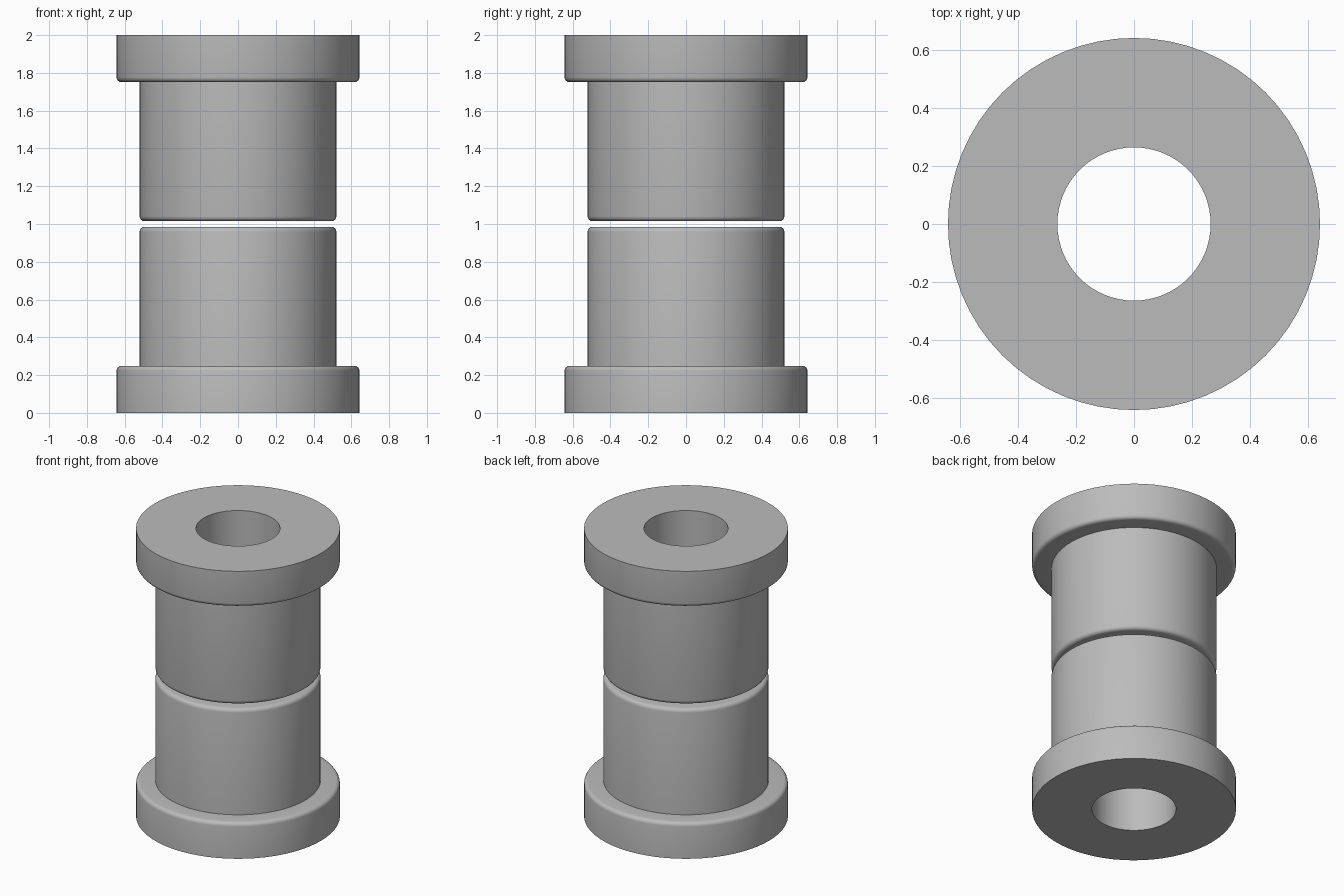
import bpy
import bmesh
import math

cube = bpy.data.objects.get("Cube")
if cube:
    bpy.data.objects.remove(cube, do_unlink=True)

SEGMENTS = 64
BORE, BODY, FLANGE = 0.265, 0.521, 0.643   # radii
FLANGE_TOP, BODY_TOP = 0.249, 0.985        # heights
ROUND = 0.026                              # edge rounding

grey = bpy.data.materials.new("plain grey")
grey.use_nodes = True
colour = (0.5, 0.5, 0.5, 1)
grey.diffuse_color = colour
grey.node_tree.nodes["Principled BSDF"].inputs["Base Color"].default_value = colour


def rounded_corner(radius, height, steps=4):
    """Quarter arc around the upper outer edge of a cylinder."""
    angles = [math.pi / 2 * i / steps for i in range(steps + 1)]
    return [(radius - ROUND + ROUND * math.cos(a),
             height - ROUND + ROUND * math.sin(a)) for a in angles]


def flanged_bushing(name, flipped):
    """Spin a closed flange-and-sleeve profile around the z axis."""
    profile = [(BORE, 0), (FLANGE, 0)]
    profile += rounded_corner(FLANGE, FLANGE_TOP)
    profile += [(BODY, FLANGE_TOP)]
    profile += rounded_corner(BODY, BODY_TOP)
    profile += [(BORE, BODY_TOP)]

    bm = bmesh.new()
    verts = [bm.verts.new((r, 0, 2 - z if flipped else z)) for r, z in profile]
    edges = [bm.edges.new((v, verts[i - 1])) for i, v in enumerate(verts)]
    bmesh.ops.spin(bm, geom=verts + edges, cent=(0, 0, 0), axis=(0, 0, 1),
                   angle=math.tau, steps=SEGMENTS, use_merge=True)
    bmesh.ops.remove_doubles(bm, verts=bm.verts, dist=0.0001)
    bmesh.ops.recalc_face_normals(bm, faces=bm.faces)
    mesh = bpy.data.meshes.new(name)
    bm.to_mesh(mesh)
    bm.free()

    mesh.materials.append(grey)
    part = bpy.data.objects.new(name, mesh)
    bpy.context.collection.objects.link(part)
    bpy.ops.object.select_all(action="DESELECT")
    part.select_set(True)
    bpy.context.view_layer.objects.active = part
    bpy.ops.object.shade_smooth_by_angle(angle=math.radians(35))


# Two matching bushings facing each other across a narrow gap
flanged_bushing("lower_bushing", False)
flanged_bushing("upper_bushing", True)
